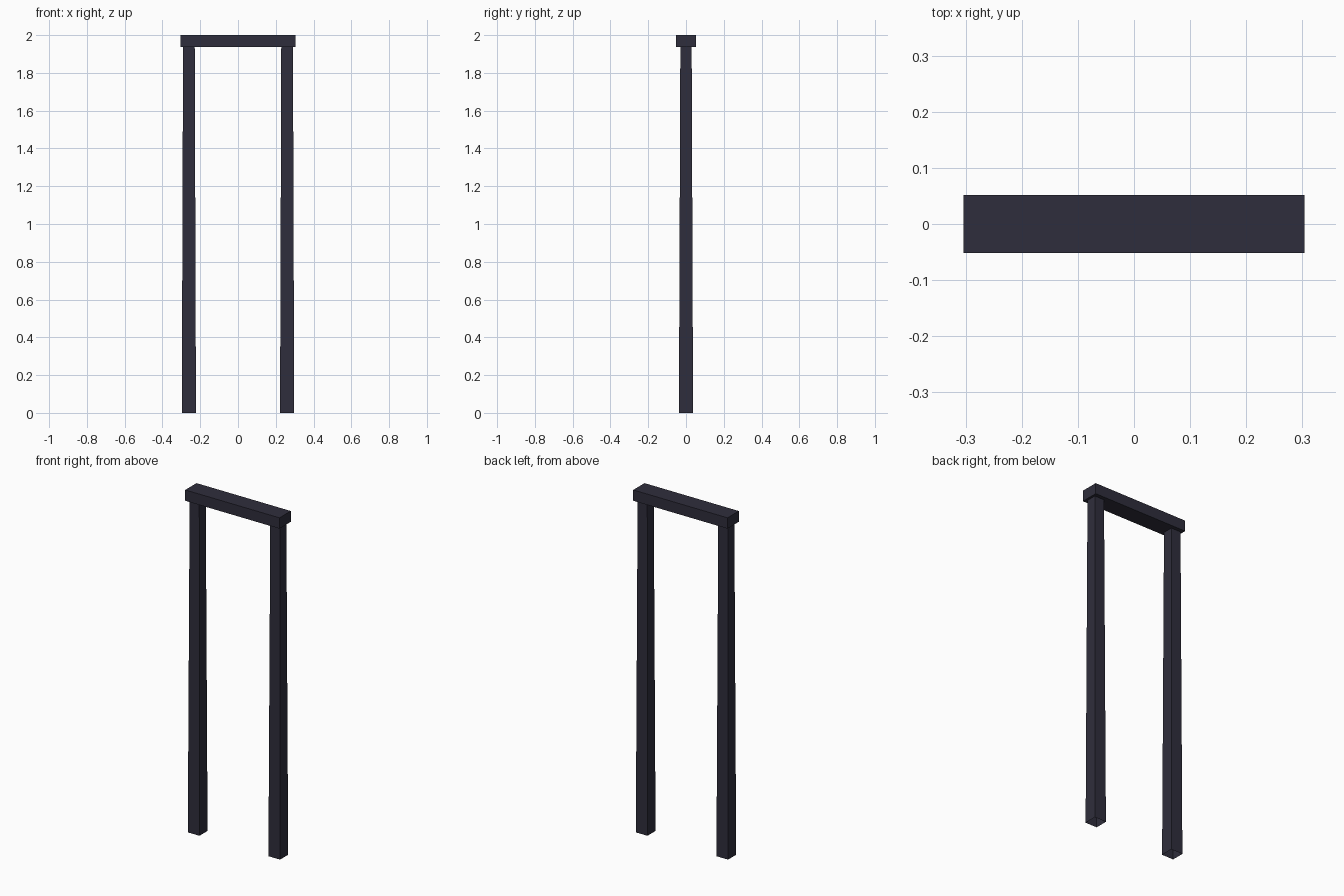
import bpy
import bmesh

cube = bpy.data.objects.get("Cube")
if cube:
    bpy.data.objects.remove(cube, do_unlink=True)

# Dark slate paint shared by every part
paint = bpy.data.materials.new("dark_slate")
paint.use_nodes = True
colour = (0.028, 0.027, 0.045, 1)
paint.diffuse_color = colour
paint.node_tree.nodes["Principled BSDF"].inputs["Base Color"].default_value = colour

BEAM_BOTTOM = 1.937


def post(name, x, z0, z1, bottom, top, open_ends=False):
    """Flat-faced box whose (x, y) size runs from bottom to top."""
    bm = bmesh.new()
    bmesh.ops.create_cube(bm, size=1)
    for v in bm.verts:
        upper = v.co.z > 0
        size = top if upper else bottom
        v.co = (x + v.co.x * size[0], v.co.y * size[1], z1 if upper else z0)
    if open_ends:
        ends = [f for f in bm.faces if abs(f.normal.z) > 0.9]
        bmesh.ops.delete(bm, geom=ends, context="FACES_ONLY")
    mesh = bpy.data.meshes.new(name)
    bm.to_mesh(mesh)
    bm.free()
    mesh.materials.append(paint)
    obj = bpy.data.objects.new(name, mesh)
    bpy.context.collection.objects.link(obj)
    return obj


# Tapered hollow legs, left and right
for name, side in (("left_leg", 1), ("right_leg", -1)):
    post(name, side * 0.26, 0, BEAM_BOTTOM, (0.075, 0.075), (0.062, 0.06), True)

# Crossbeam resting on the legs
post("crossbeam", 0, BEAM_BOTTOM, 2, (0.608, 0.104), (0.608, 0.104))
